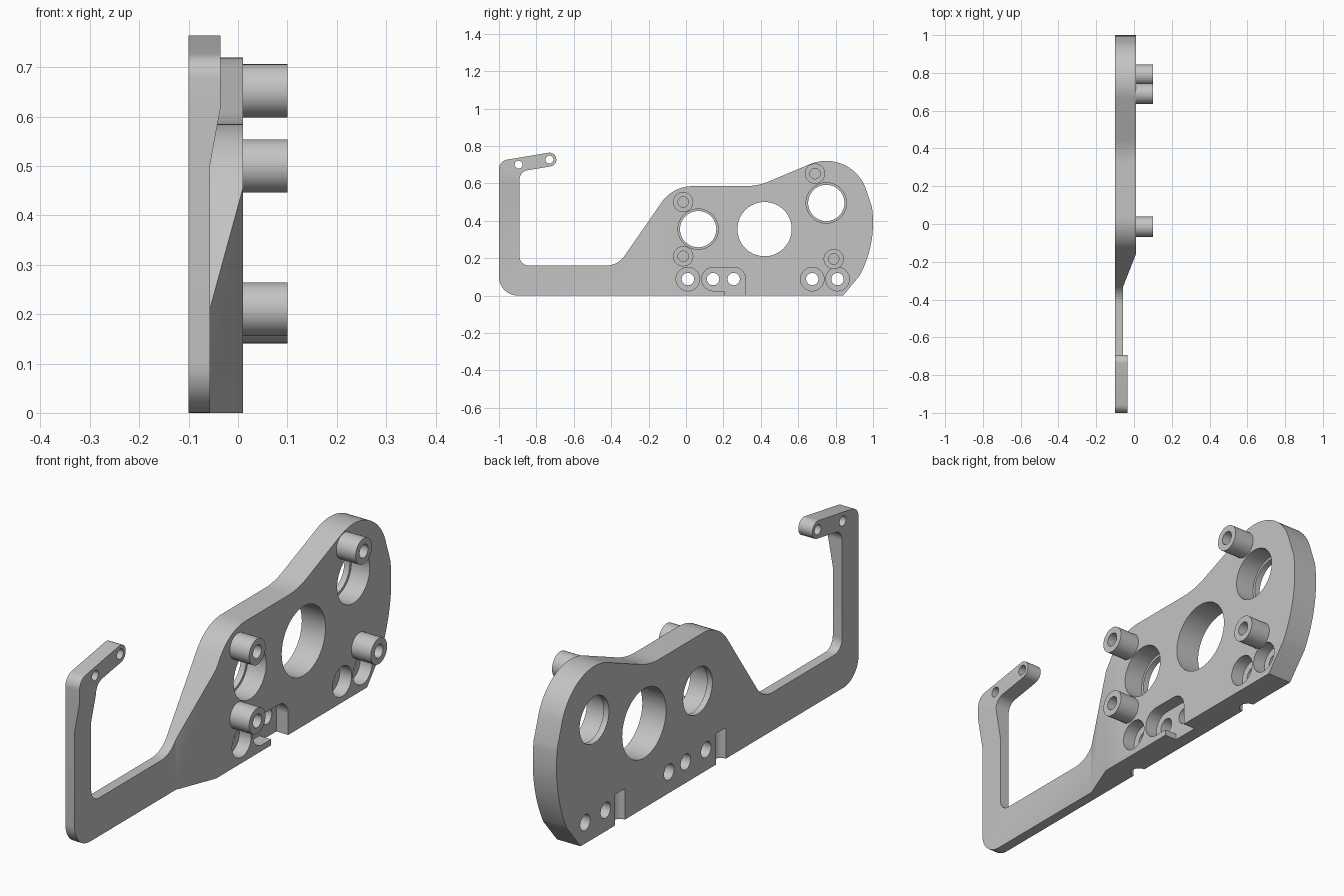
import bpy, bmesh, math
from mathutils import Vector

if "Cube" in bpy.data.objects:
    bpy.data.objects.remove(bpy.data.objects["Cube"])

BACK, FRONT, ARM, TIP = -0.10, 0.01, -0.057, -0.035

grey = bpy.data.materials.new("plain_grey")
grey.use_nodes = True
grey.diffuse_color = (0.55, 0.55, 0.55, 1)
grey.node_tree.nodes["Principled BSDF"].inputs["Base Color"].default_value = (0.55, 0.55, 0.55, 1)


def arc(y, z, r, a0, a1, n=24):
    steps = [math.radians(a0 + (a1 - a0) * i / n) for i in range(n + 1)]
    return [(y + r * math.cos(a), z + r * math.sin(a)) for a in steps]


def circle(y, z, r, n=48):
    return arc(y, z, r, 0, 360, n)[:-1]


def fillet(corners, n=10):
    """Round each corner (y, z, radius) of a closed outline."""
    pts = []
    for i, (y, z, r) in enumerate(corners):
        p = Vector((y, z))
        if not r:
            pts.append((y, z))
            continue
        u = (Vector(corners[i - 1][:2]) - p).normalized()
        v = (Vector(corners[(i + 1) % len(corners)][:2]) - p).normalized()
        half = u.angle(v) / 2
        c = p + (u + v).normalized() * (r / math.sin(half))
        start = p + u * (r / math.tan(half)) - c
        end = p + v * (r / math.tan(half)) - c
        sweep = start.angle(end)
        for k in range(n + 1):
            t = k / n
            d = (start * math.sin((1 - t) * sweep) + end * math.sin(t * sweep)) / math.sin(sweep)
            pts.append(tuple(c + d))
    return pts


def prism(name, outline, x0, x1):
    """Extrude a (y, z) outline along x."""
    bm = bmesh.new()
    face = bm.faces.new([bm.verts.new((x0, y, z)) for y, z in outline])
    ext = bmesh.ops.extrude_face_region(bm, geom=[face], use_keep_orig=True)["geom"]
    for v in ext:
        if isinstance(v, bmesh.types.BMVert):
            v.co.x = x1
    bmesh.ops.recalc_face_normals(bm, faces=bm.faces)
    mesh = bpy.data.meshes.new(name)
    bm.to_mesh(mesh)
    bm.free()
    mesh.materials.append(grey)
    obj = bpy.data.objects.new(name, mesh)
    bpy.context.collection.objects.link(obj)
    return obj


def activate(obj):
    bpy.ops.object.select_all(action='DESELECT')
    obj.select_set(True)
    bpy.context.view_layer.objects.active = obj


def cut(obj, outline, x0=-0.2, x1=0.2):
    cutter = prism("cutter", outline, x0, x1)
    cutter.hide_render = True
    mod = obj.modifiers.new("cut", 'BOOLEAN')
    mod.operation, mod.solver, mod.object = 'DIFFERENCE', 'EXACT', cutter
    activate(obj)
    bpy.ops.object.modifier_apply(modifier=mod.name)
    bpy.data.objects.remove(cutter)


def smooth(obj):
    activate(obj)
    bpy.ops.object.shade_smooth_by_angle(angle=math.radians(30))


# Side plate with hooked arm
sharp = lambda pts: [(y, z, 0) for y, z in pts]
corners = [(-1, 0, 0.1), (0.84, 0, 0)]
corners += sharp(arc(0.40, 0.39, 0.6, -28, 8))
corners += sharp(arc(0.75, 0.495, 0.225, 15, 113))
corners += [(0.383, 0.585, 0.32), (-0.07, 0.585, 0.2), (-0.365, 0.16, 0.12),
            (-0.89, 0.16, 0.05), (-0.89, 0.663, 0.05)]
corners += sharp(arc(-0.73, 0.727, 0.037, -80.5, 99.5))
corners += [(-1, 0.719, 0.05)]
plate = prism("side_plate", fillet(corners), BACK, FRONT)

# Thin the arm: ramp from the plate, slight thickening to the tip
bm = bmesh.new()
bm.from_mesh(plate.data)


def split(geom, co, no):
    bmesh.ops.bisect_plane(bm, geom=geom, plane_co=co, plane_no=no, dist=1e-5)


for y in (-0.16, -0.33):
    split(bm.verts[:] + bm.edges[:] + bm.faces[:], (0, y, 0), (0, 1, 0))
for z in (0.5, 0.62):
    faces = [f for f in bm.faces if all(v.co.y < -0.32 for v in f.verts)]
    edges = {e for f in faces for e in f.edges}
    verts = {v for f in faces for v in f.verts}
    split(list(verts) + list(edges) + faces, (0, 0, z), (0, 0, 1))
for v in bm.verts:
    if v.co.x > 0 and v.co.y < -0.16:
        ramp = min(1, (-0.16 - v.co.y) / 0.17)
        x = FRONT + (ARM - FRONT) * ramp
        if v.co.y < -0.5:
            x = ARM + (TIP - ARM) * min(1, max(0, (v.co.z - 0.5) / 0.12))
        v.co.x = x
bm.to_mesh(plate.data)
bm.free()

# Large openings, two of them stepped
cut(plate, circle(0.42, 0.355, 0.145, 64))
for y, z in ((0.065, 0.355), (0.75, 0.495)):
    cut(plate, circle(y, z, 0.108, 64), -0.075)
    cut(plate, circle(y, z, 0.097, 64))

# Recesses and screw holes along the bottom
FLOOR = -0.045
for y in (0.01, 0.675, 0.81):
    cut(plate, circle(y, 0.088, 0.063), FLOOR)
slot = arc(0.255, 0.088, 0.063, 0, 90) + arc(0.147, 0.088, 0.063, 90, 270)
slot += [(0.205, 0.025), (0.205, -0.05), (0.318, -0.05)]
cut(plate, slot, FLOOR)
for y in (0.01, 0.145, 0.255, 0.675, 0.81):
    cut(plate, circle(y, 0.088, 0.033))

# Tip holes
for y, z in ((-0.895, 0.70), (-0.73, 0.727)):
    cut(plate, circle(y, z, 0.021, 32))

# Upright half-round grooves in the back face
for y in (-0.088, 0.58):
    groove = prism("groove_cutter", circle(0, 0, 0.033, 32), -0.1, 0.13)
    for v in groove.data.vertices:
        x, a, b = v.co
        v.co = (BACK + a, y + b, x)
    bm = bmesh.new()
    bm.from_mesh(groove.data)
    bmesh.ops.recalc_face_normals(bm, faces=bm.faces)
    bm.to_mesh(groove.data)
    bm.free()
    groove.hide_render = True
    mod = plate.modifiers.new("groove", 'BOOLEAN')
    mod.operation, mod.solver, mod.object = 'DIFFERENCE', 'EXACT', groove
    activate(plate)
    bpy.ops.object.modifier_apply(modifier=mod.name)
    bpy.data.objects.remove(groove)
smooth(plate)

# Hollow standoffs
for i, (y, z) in enumerate(((-0.015, 0.5), (-0.015, 0.21), (0.69, 0.652), (0.79, 0.195))):
    post = prism(f"standoff_{i + 1}", circle(y, z, 0.054), FRONT - 0.005, 0.10)
    cut(post, circle(y, z, 0.028, 32), FRONT + 0.005)
    smooth(post)
